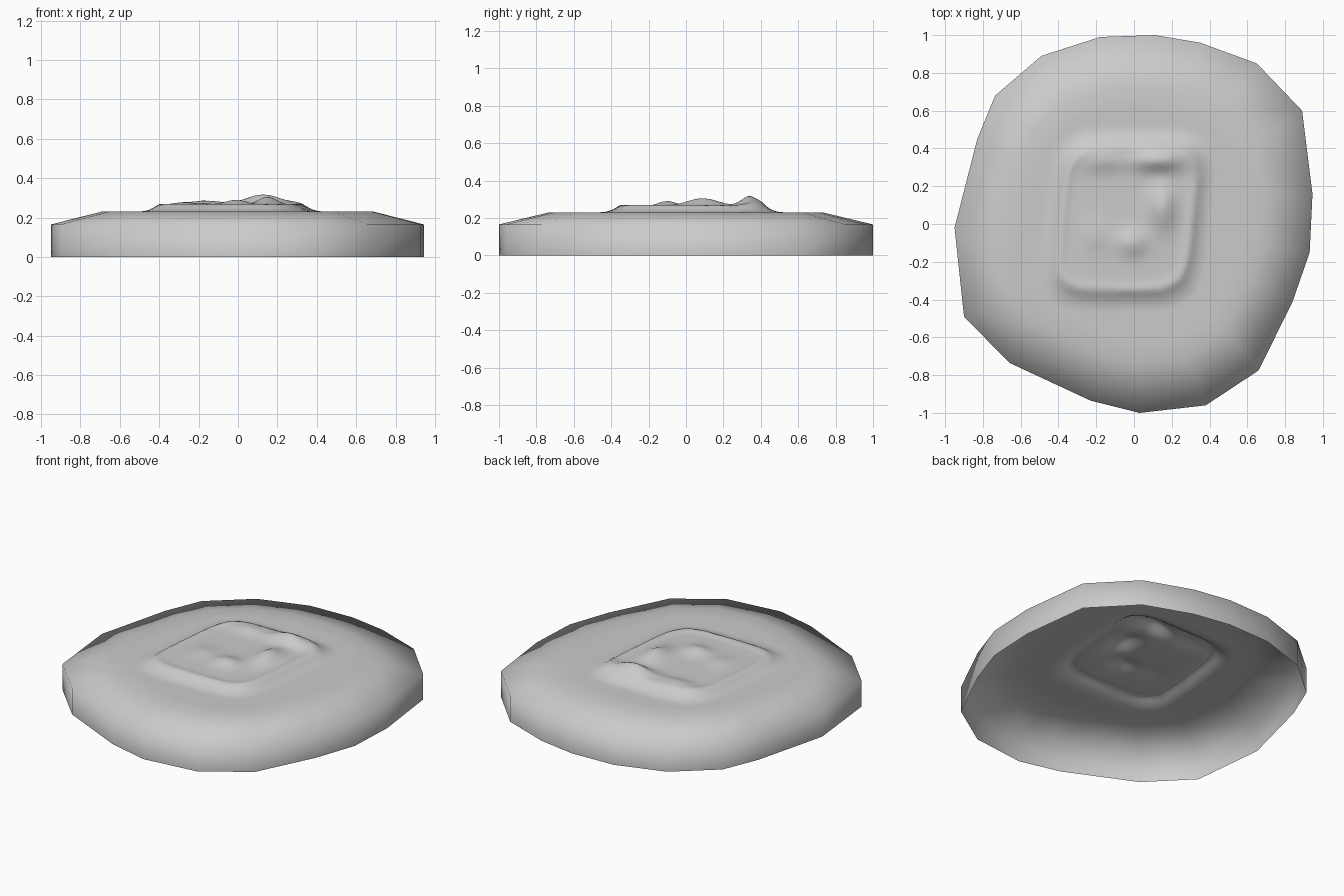
import bpy, bmesh
from math import exp
from mathutils import Vector

if "Cube" in bpy.data.objects:
    bpy.data.objects.remove(bpy.data.objects["Cube"])

OUTLINE = [(-0.18, 0.99), (-0.49, 0.89), (-0.735, 0.68), (-0.83, 0.45), (-0.95, -0.02),
           (-0.90, -0.49), (-0.66, -0.735), (-0.23, -0.935), (0.03, -1.0), (0.38, -0.96),
           (0.66, -0.775), (0.84, -0.41), (0.93, -0.15), (0.945, 0.16), (0.89, 0.60),
           (0.65, 0.85), (0.35, 0.96), (0.11, 1.0)]
# soft mounds: x, y, width x, width y, height
MOUNDS = [(0.13, 0.34, 0.13, 0.06, 0.055), (-0.17, 0.34, 0.12, 0.06, 0.024),
          (0.15, 0.09, 0.07, 0.12, 0.043), (-0.01, -0.1, 0.08, 0.07, 0.028),
          (-0.2, -0.06, 0.08, 0.08, 0.012)]
TOP = 0.23
SPLIT, RINGS = 4, 34


def smooth(t):
    t = max(0.0, min(1.0, t))
    return t * t * (3 - 2 * t)


def height(x, y):
    # slanted rounded-square plateau with a thin lip, plus the mounds
    u = abs(x + 0.04 - 0.1 * y) / 0.40
    v = abs(y - 0.03) / 0.44
    r = (u ** 5 + v ** 5) ** 0.2
    base = smooth((1.1 - r) / 0.3)
    z = TOP + 0.032 * base + 0.01 * exp(-((r - 0.86) / 0.06) ** 2)
    for mx, my, sx, sy, h in MOUNDS:
        z += h * smooth((1.15 - r) / 0.25) * exp(-((x - mx) / sx) ** 2 - ((y - my) / sy) ** 2)
    return z


bm = bmesh.new()
n = len(OUTLINE)


def bridge(a, b):
    for i in range(len(a)):
        j = (i + 1) % len(a)
        bm.faces.new((a[i], a[j], b[j], b[i]))


# wall and sloped shoulder, open underneath
coarse = [[bm.verts.new((x * s, y * s, z)) for x, y in OUTLINE]
          for s, z in ((1, 0), (1, 0.165), (0.73, TOP))]
bridge(coarse[0], coarse[1])
bridge(coarse[1], coarse[2])

# finer rings for the sculpted centre
fine_outline = [Vector(OUTLINE[i]).lerp(Vector(OUTLINE[(i + 1) % n]), k / SPLIT)
                for i in range(n) for k in range(SPLIT)]
fine = []
for k in range(RINGS):
    s = 0.62 * (1 - k / RINGS)
    fine.append([bm.verts.new((p.x * s, p.y * s, height(p.x * s, p.y * s)))
                 for p in fine_outline])
for i in range(n):
    inner = [fine[0][(i * SPLIT + k) % (n * SPLIT)] for k in range(SPLIT, -1, -1)]
    bm.faces.new([coarse[2][i], coarse[2][(i + 1) % n]] + inner)
for a, b in zip(fine, fine[1:]):
    bridge(a, b)
centre = bm.verts.new((0, 0, height(0, 0)))
last = fine[-1]
for i in range(len(last)):
    bm.faces.new((last[i], last[(i + 1) % len(last)], centre))

for f in bm.faces:
    f.smooth = True
mesh = bpy.data.meshes.new("shallow_shell")
bm.to_mesh(mesh)
bm.free()
bpy.context.collection.objects.link(bpy.data.objects.new("shallow_shell", mesh))
